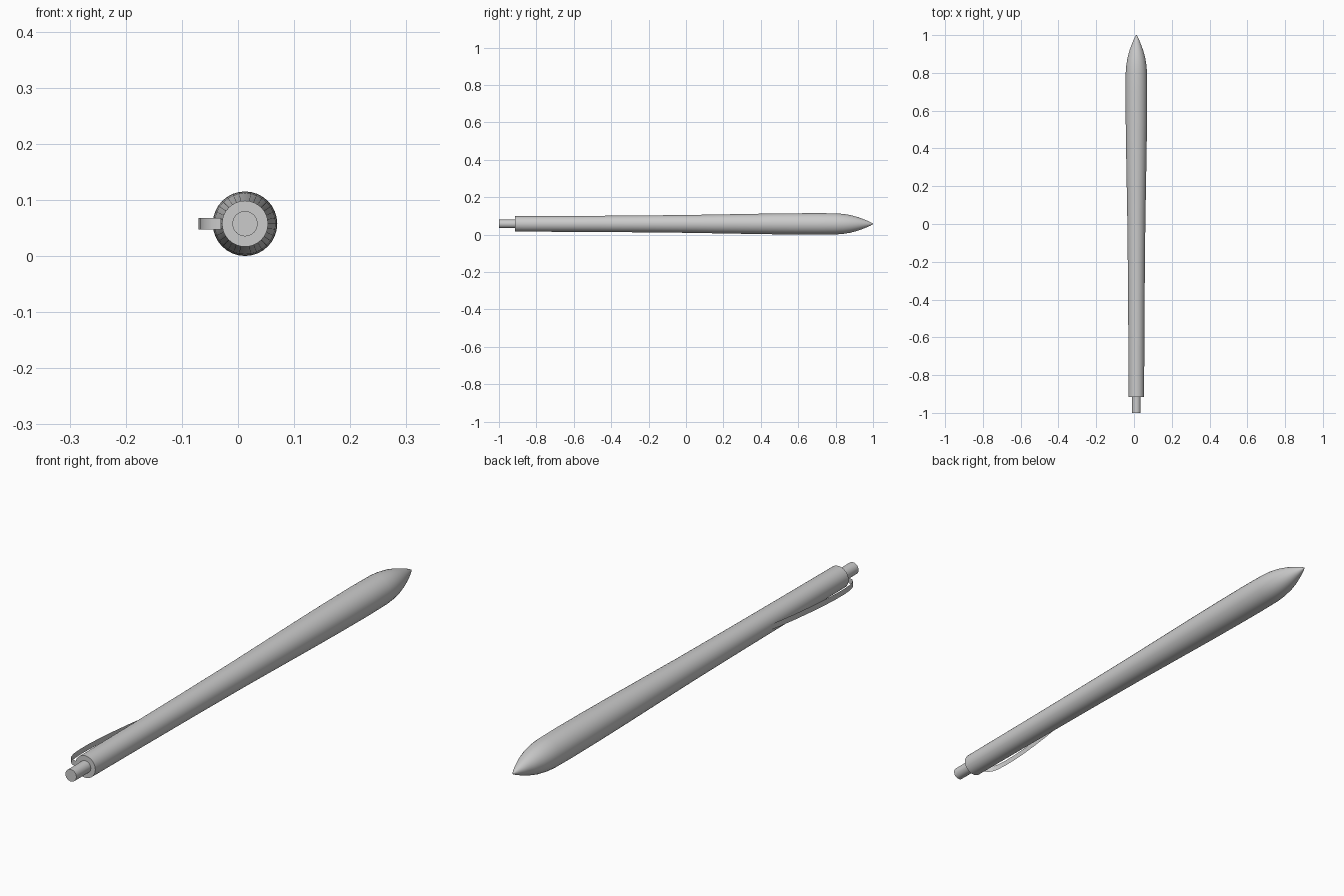
import bpy, bmesh, math

cube = bpy.data.objects.get("Cube")
if cube:
    bpy.data.objects.remove(cube, do_unlink=True)

CX, CZ, SEGMENTS = 0.0125, 0.0575, 32   # pen axis runs along y

grey = bpy.data.materials.new("light_grey")
grey.use_nodes = True
grey.diffuse_color = (0.6, 0.6, 0.6, 1)
grey.node_tree.nodes["Principled BSDF"].inputs["Base Color"].default_value = (0.6, 0.6, 0.6, 1)


def finish(name, bm, fix_normals=True):
    if fix_normals:
        bmesh.ops.recalc_face_normals(bm, faces=bm.faces)
    mesh = bpy.data.meshes.new(name)
    bm.to_mesh(mesh)
    bm.free()
    mesh.materials.append(grey)
    obj = bpy.data.objects.new(name, mesh)
    bpy.context.collection.objects.link(obj)
    bpy.ops.object.select_all(action='DESELECT')
    obj.select_set(True)
    bpy.context.view_layer.objects.active = obj
    bpy.ops.object.shade_smooth_by_angle(angle=math.radians(35))
    return obj


def lathe(name, profile):
    """Turn (y, radius) pairs about the pen axis and close both ends."""
    bm = bmesh.new()
    rings = []
    for y, r in profile:
        rings.append([bm.verts.new((CX + r * math.cos(a), y, CZ + r * math.sin(a)))
                      for a in (2 * math.pi * i / SEGMENTS for i in range(SEGMENTS))])
    for a, b in zip(rings, rings[1:]):
        for i in range(SEGMENTS):
            j = (i + 1) % SEGMENTS
            bm.faces.new((a[i], a[j], b[j], b[i]))
    bm.faces.new(rings[0])
    bm.faces.new(rings[-1])
    return finish(name, bm)


# Tapered barrel ending in a rounded writing tip
lathe("barrel", [(-0.915, 0.041), (-0.6, 0.0425), (-0.3, 0.0445), (0.0, 0.0475),
                 (0.2, 0.051), (0.4, 0.0545), (0.55, 0.0565), (0.7, 0.0575),
                 (0.8, 0.0565), (0.84, 0.0535), (0.88, 0.047), (0.92, 0.036),
                 (0.96, 0.021), (0.985, 0.01), (1.0, 0.002)])

# Push button at the rear
lathe("push_button", [(-1.0, 0.0225), (-0.90, 0.0225)])

# Thin bowed pocket clip on the side, a single curved sheet
clip_path = [(-0.03, -0.913), (-0.048, -0.908), (-0.06, -0.895), (-0.067, -0.87),
             (-0.07, -0.83), (-0.0695, -0.78), (-0.066, -0.72), (-0.059, -0.65),
             (-0.049, -0.57), (-0.038, -0.5), (-0.029, -0.45)]
bm = bmesh.new()
rows = [[bm.verts.new((x, y, CZ + dz)) for dz in (-0.0105, 0.0105)] for x, y in clip_path]
for a, b in zip(rows, rows[1:]):
    bm.faces.new((a[0], a[1], b[1], b[0]))
finish("pocket_clip", bm, fix_normals=False)
